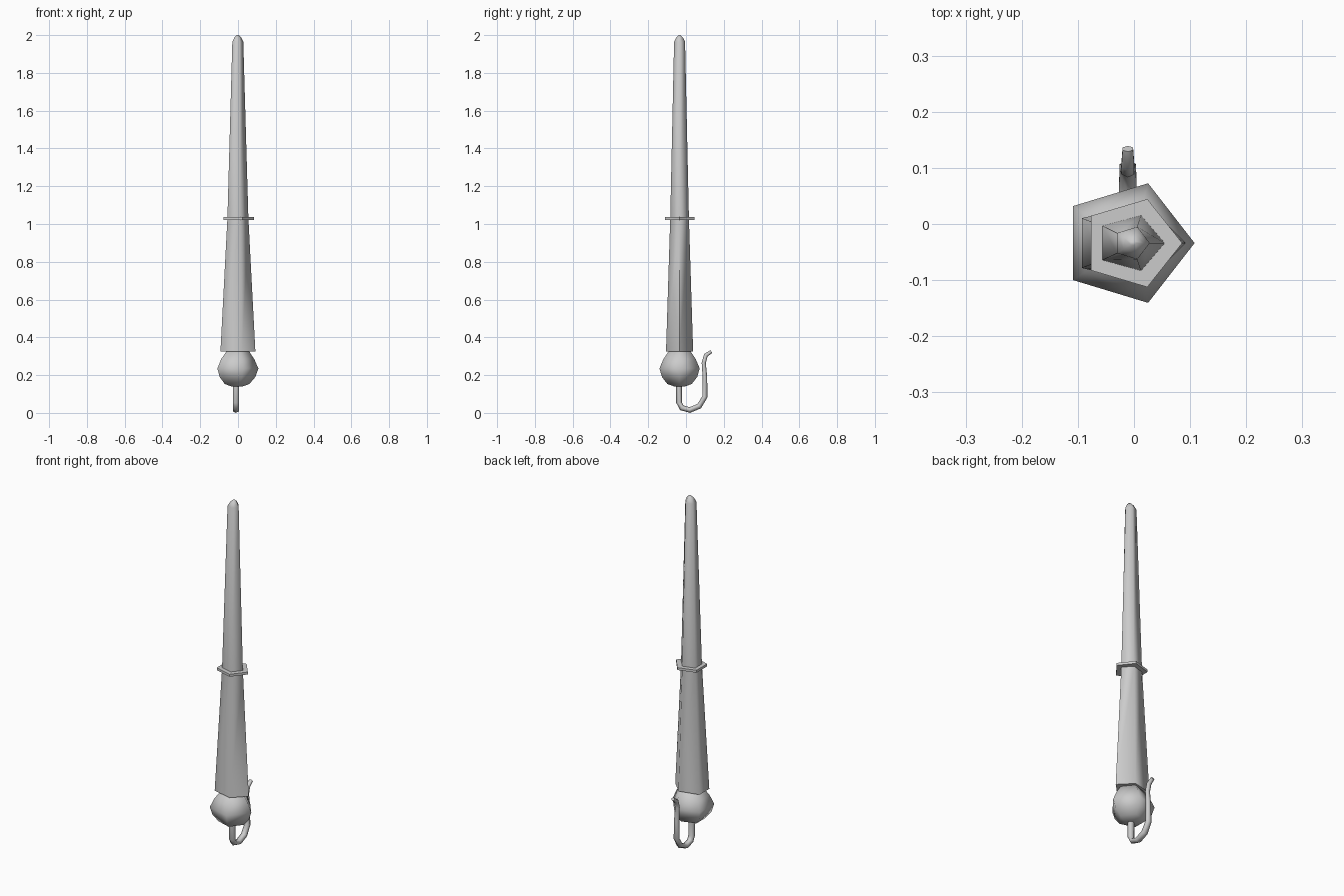
import bpy, bmesh, math
from mathutils import Vector

if "Cube" in bpy.data.objects:
    bpy.data.objects.remove(bpy.data.objects["Cube"])

CY = -0.034  # depth of the main axis


def loft(name, rings, angle):
    """Skin a list of equal-length vertex rings and cap both ends."""
    bm = bmesh.new()
    loops = [[bm.verts.new(p) for p in ring] for ring in rings]
    n = len(loops[0])
    for a, b in zip(loops, loops[1:]):
        for i in range(n):
            j = (i + 1) % n
            bm.faces.new((a[i], a[j], b[j], b[i]))
    bm.faces.new(loops[0][::-1])
    bm.faces.new(loops[-1])
    bmesh.ops.recalc_face_normals(bm, faces=bm.faces)
    mesh = bpy.data.meshes.new(name)
    bm.to_mesh(mesh)
    bm.free()
    ob = bpy.data.objects.new(name, mesh)
    bpy.context.collection.objects.link(ob)
    bpy.ops.object.select_all(action='DESELECT')
    ob.select_set(True)
    bpy.context.view_layer.objects.active = ob
    bpy.ops.object.shade_smooth_by_angle(angle=math.radians(angle))
    return ob


def pentagon(z, left, right, ry):
    """Five-sided section, one corner towards +x, fitted between left and right."""
    rx = (right - left) / 1.809
    cx = right - rx
    return [(cx + rx * math.cos(math.tau * i / 5), CY + ry * math.sin(math.tau * i / 5), z)
            for i in range(5)]


# Tapered shaft with blunt tip
loft("shaft", [pentagon(*r) for r in (
    (0.325, -0.093, 0.092, 0.0755),
    (1.03, -0.056, 0.055, 0.052),
    (1.965, -0.030, 0.028, 0.0305),
    (1.988, -0.019, 0.017, 0.018),
    (2.0, -0.006, 0.004, 0.004))], 80)

# Flat collar
loft("collar", [pentagon(z, -0.077, 0.086, 0.0825) for z in (1.022, 1.036)], 30)

# Rounded bulb at the base
loft("bulb", [pentagon(*r) for r in (
    (0.14, -0.035, 0.025, 0.03),
    (0.153, -0.07, 0.06, 0.068),
    (0.19, -0.097, 0.092, 0.098),
    (0.235, -0.109, 0.108, 0.112),
    (0.285, -0.089, 0.086, 0.09),
    (0.335, -0.055, 0.053, 0.055))], 80)

# Curled tail: y, z, radius
path = [(-0.037, 0.16, 0.015), (-0.037, 0.055, 0.015), (-0.022, 0.027, 0.015),
        (0.02, 0.015, 0.015), (0.07, 0.036, 0.015), (0.1, 0.085, 0.014),
        (0.1, 0.19, 0.012), (0.094, 0.265, 0.011), (0.105, 0.305, 0.011),
        (0.134, 0.325, 0.009)]
rings = []
for k, (y, z, r) in enumerate(path):
    p, q = path[max(k - 1, 0)], path[min(k + 1, len(path) - 1)]
    t = Vector((0, q[0] - p[0], q[1] - p[1])).normalized()
    side = Vector((0, -t.z, t.y))
    rings.append([Vector((-0.011, y, z)) + Vector((1.2 * r * math.cos(a), 0, 0)) + side * r * math.sin(a)
                  for a in (math.tau * i / 6 + math.pi / 6 for i in range(6))])
loft("tail", rings, 80)
